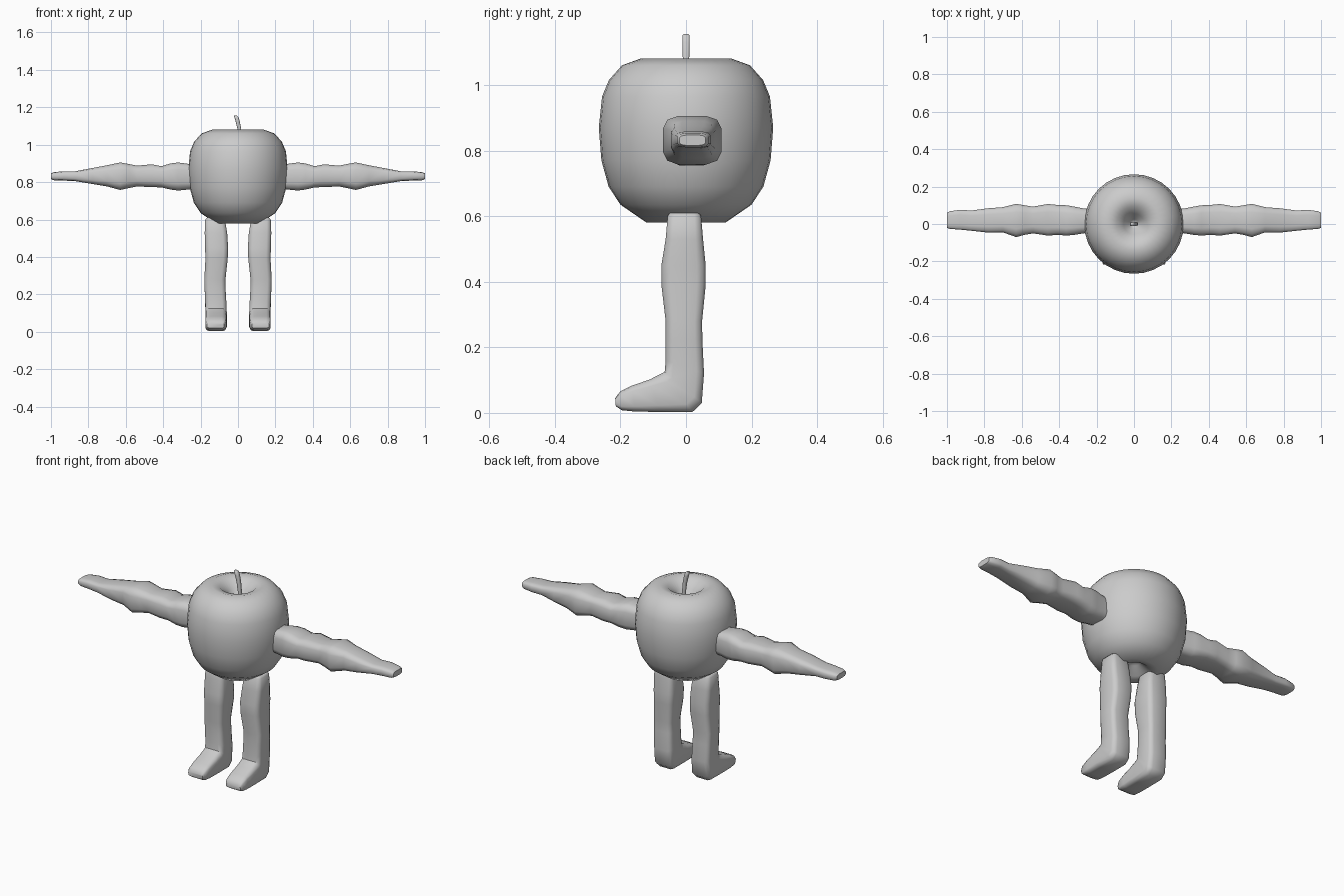
import bpy, bmesh, math
from mathutils import Vector

grey = bpy.data.materials.new("plain grey")
grey.diffuse_color = (0.6, 0.6, 0.6, 1)


def finish(bm, name, angle):
    bmesh.ops.recalc_face_normals(bm, faces=bm.faces)
    me = bpy.data.meshes.new(name)
    bm.to_mesh(me)
    bm.free()
    me.materials.append(grey)
    ob = bpy.data.objects.new(name, me)
    bpy.context.collection.objects.link(ob)
    bpy.ops.object.select_all(action='DESELECT')
    ob.select_set(True)
    bpy.context.view_layer.objects.active = ob
    bpy.ops.object.shade_smooth_by_angle(angle=math.radians(angle))
    return ob


def loft(name, rings, place, cut, angle):
    """Bridge rounded-box rings: (a, b, lo, hi), a and b being opposite edge centres."""
    bm = bmesh.new()
    c = 1 - cut
    m = 1 - cut * 0.3
    shape = [(1, -c), (1, c), (m, m), (c, 1), (-c, 1), (-m, m),
             (-1, c), (-1, -c), (-m, -m), (-c, -1), (c, -1), (m, -m)]
    loops = []
    for a, b, lo, hi in rings:
        a, b = Vector(a), Vector(b)
        loops.append([bm.verts.new(place((a + b) / 2 + (b - a) / 2 * u,
                                         (lo + hi) / 2 + (hi - lo) / 2 * v))
                      for u, v in shape])
    n = len(shape)
    for p, q in zip(loops, loops[1:]):
        for i in range(n):
            bm.faces.new((p[i], p[(i + 1) % n], q[(i + 1) % n], q[i]))
    bm.faces.new(loops[0])
    bm.faces.new(loops[-1])
    return finish(bm, name, angle)


# Apple body, revolved with a dimple at both ends
profile = [(0.0, 0.64), (0.03, 0.63), (0.07, 0.592), (0.12, 0.58), (0.2, 0.635),
           (0.236, 0.69), (0.258, 0.77), (0.266, 0.87), (0.256, 0.965),
           (0.235, 1.015), (0.195, 1.06), (0.14, 1.08), (0.095, 1.068),
           (0.055, 1.03), (0.025, 0.98), (0.0, 0.96)]
bm = bmesh.new()
vs = [bm.verts.new((r, 0, z)) for r, z in profile]
es = [bm.edges.new(e) for e in zip(vs, vs[1:])]
bmesh.ops.spin(bm, geom=vs + es, cent=(0, 0, 0), axis=(0, 0, 1),
               angle=math.tau, steps=32, use_duplicate=False)
bmesh.ops.remove_doubles(bm, verts=bm.verts, dist=0.0005)
finish(bm, "apple_body", 60)

# Curved stem
stem = [(0.012, 0.95, 0.009), (0.012, 1.04, 0.009), (0.006, 1.09, 0.01),
        (-0.003, 1.13, 0.011), (-0.01, 1.15, 0.011), (-0.013, 1.156, 0.007)]
loft("stem", [((x - r, z), (x + r, z), -r, r) for x, z, r in stem],
     lambda p, w: (p.x, w, p.y), 0.5, 50)

# Arms: x, z low, z high, y low, y high
arm = [(0.22, .765, .895, -.045, .08), (0.27, .76, .898, -.05, .083),
       (0.32, .755, .905, -.058, .093), (0.36, .76, .9, -.062, .1),
       (0.41, .772, .885, -.058, .102), (0.46, .773, .895, -.062, .107),
       (0.54, .777, .888, -.05, .093), (0.585, .768, .897, -.058, .1),
       (0.63, .758, .905, -.07, .108), (0.70, .777, .89, -.045, .09),
       (0.78, .79, .875, -.046, .084), (0.87, .805, .858, -.036, .072),
       (0.93, .808, .858, -.03, .076), (0.985, .81, .853, -.026, .068),
       (1.0, .816, .847, -.02, .06)]
# Legs: front (y, z), back (y, z), x inner, x outer
leg = [((-.05, .61), (.04, .61), .08, .165), ((-.056, .60), (.046, .60), .07, .175),
       ((-.062, .53), (.052, .53), .058, .178), ((-.075, .45), (.06, .45), .053, .176),
       ((-.075, .39), (.06, .39), .055, .174), ((-.062, .28), (.049, .28), .067, .18),
       ((-.062, .22), (.05, .22), .066, .178), ((-.062, .16), (.055, .12), .062, .175),
       ((-.065, .125), (.048, .03), .06, .175), ((-.075, .12), (.02, .003), .06, .175),
       ((-.11, .102), (-.08, .003), .061, .175), ((-.165, .083), (-.155, .004), .063, .174),
       ((-.2, .066), (-.195, .008), .066, .172), ((-.216, .045), (-.214, .02), .074, .165)]
for side, s in (("left", 1), ("right", -1)):
    loft(side + "_arm", [((x, zl), (x, zh), yl, yh) for x, zl, zh, yl, yh in arm],
         lambda p, w: (s * p.x, w, p.y), 0.5, 50)
    loft(side + "_leg", leg, lambda p, w: (s * w, p.x, p.y), 0.4, 45)
